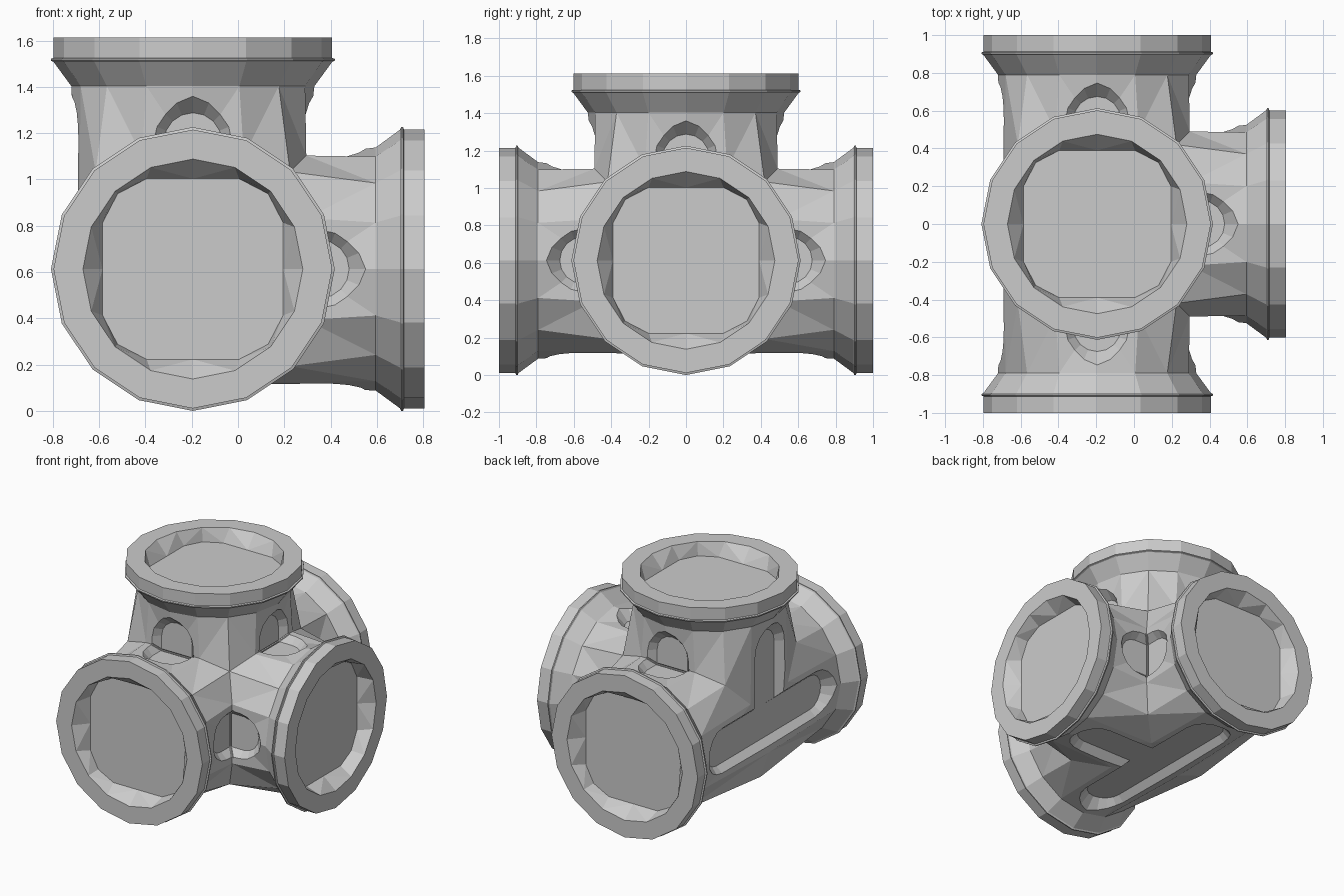
import bpy, bmesh, math
from mathutils import Vector

cube = bpy.data.objects.get("Cube")
if cube:
    bpy.data.objects.remove(cube, do_unlink=True)

CENTER = Vector((-0.195, 0, 0.613))
ARMS = [Vector(a) for a in ((0, 1, 0), (0, -1, 0), (1, 0, 0), (0, 0, 1))]
AXES = [Vector(a) for a in ((1, 0, 0), (0, 1, 0), (0, 0, 1))]
SIDES = 16
BODY = 0.49      # half width of the boxy pipe body

grey = bpy.data.materials.new("light grey")
grey.use_nodes = True
grey.diffuse_color = (0.6, 0.6, 0.6, 1)
grey.node_tree.nodes["Principled BSDF"].inputs["Base Color"].default_value = (0.6, 0.6, 0.6, 1)


def make_object(name, bm, collection):
    bmesh.ops.remove_doubles(bm, verts=bm.verts, dist=0.0005)
    bmesh.ops.recalc_face_normals(bm, faces=bm.faces)
    bmesh.ops.triangulate(bm, faces=bm.faces)
    if bm.calc_volume(signed=True) < 0:
        bmesh.ops.reverse_faces(bm, faces=bm.faces)
    mesh = bpy.data.meshes.new(name)
    bm.to_mesh(mesh)
    bm.free()
    mesh.materials.append(grey)
    obj = bpy.data.objects.new(name, mesh)
    collection.objects.link(obj)
    return obj


def bridge(bm, a, b):
    for i in range(len(a)):
        j = (i + 1) % len(a)
        bm.faces.new((a[i], a[j], b[j], b[i]))


def circle(r):
    steps = [math.tau * i / SIDES for i in range(SIDES)]
    return [(r * math.cos(t), r * math.sin(t)) for t in steps]


def rounded_square(r, flat, corner):
    pts = [(r, 0), (r, flat), (corner, corner), (flat, r)]
    ring = []
    for _ in range(4):
        ring += pts
        pts = [(-y, x) for x, y in pts]
    return ring


# Pipe arms: mitred where they meet, flaring to a flange with a recessed cap
bm = bmesh.new()
for d in ARMS:
    u, v = [a for a in AXES if abs(a.dot(d)) < 0.5]
    others = [e for e in ARMS if e != d]

    def ring(points, dist=None):
        verts = []
        for x, y in points:
            p = u * x + v * y
            reach = max([0] + [p.dot(e) for e in others]) if dist is None else dist
            verts.append(bm.verts.new(CENTER + p + d * reach))
        return verts

    rings = [ring(rounded_square(BODY, 0.22, 0.42))]
    for radius, dist in ((0.525, 0.79), (0.602, 0.895), (0.613, 0.9),
                         (0.613, 0.908), (0.602, 0.912), (0.602, 1.0), (0.475, 1.0)):
        rings.append(ring(circle(radius), dist))
    rings.append(ring(rounded_square(0.39, 0.2, 0.325), 0.9))
    for a, b in zip(rings, rings[1:]):
        bridge(bm, a, b)
    bm.faces.new(rings[-1])
junction = make_object("pipe_junction", bm, bpy.context.collection)

# Slots: round-ended grooves with sloping walls on every side of every arm
cutters = bpy.data.collections.new("slot_cutters")
bpy.context.scene.collection.children.link(cutters)


def slot_cutter(d, n, floor, two_ended):
    t = n.cross(d)
    bm = bmesh.new()
    levels = []
    for height, half in ((floor, 0.125), (0.58, 0.25)):
        path = []
        for i in range(9):
            ang = math.pi * (i / 8 - 0.5)
            path.append((0.55 + half * math.cos(ang), half * math.sin(ang)))
        if two_ended:
            path += [(-a, -c) for a, c in path]
        else:
            start = height - 0.01 if n in ARMS else 0
            path += [(start, half), (start, -half)]
        levels.append([bm.verts.new(CENTER + d * a + t * c + n * height) for a, c in path])
    bridge(bm, *levels)
    for level in levels:
        bm.faces.new(level)
    make_object("slot_cutter", bm, cutters).hide_render = True


for d in ARMS:
    for axis in AXES:
        if abs(axis.dot(d)) > 0.5:
            continue
        for n in (axis, -axis):
            through = n not in ARMS and -d in ARMS
            branch = n not in ARMS and -d not in ARMS
            if not through or d == ARMS[0]:
                slot_cutter(d, n, 0.443 if branch else 0.44, through)

# Cut all slots at once, keeping the first solver that gives a sound solid
bm = bmesh.new()
bm.from_mesh(junction.data)
solid_volume = bm.calc_volume()
bm.free()
mod = junction.modifiers.new("slots", "BOOLEAN")
mod.operation = "DIFFERENCE"
mod.operand_type = "COLLECTION"
mod.collection = cutters
for solver in ("EXACT", "MANIFOLD"):
    mod.solver = solver
    bpy.context.view_layer.update()
    bm = bmesh.new()
    bm.from_object(junction, bpy.context.evaluated_depsgraph_get())
    sound = 0.85 < bm.calc_volume() / solid_volume < 0.999
    if sound:
        bm.to_mesh(junction.data)
    bm.free()
    if sound:
        break
junction.modifiers.clear()

for obj in list(cutters.objects):
    bpy.data.objects.remove(obj, do_unlink=True)
bpy.data.collections.remove(cutters)
for face in junction.data.polygons:
    face.use_smooth = False
    face.material_index = 0
